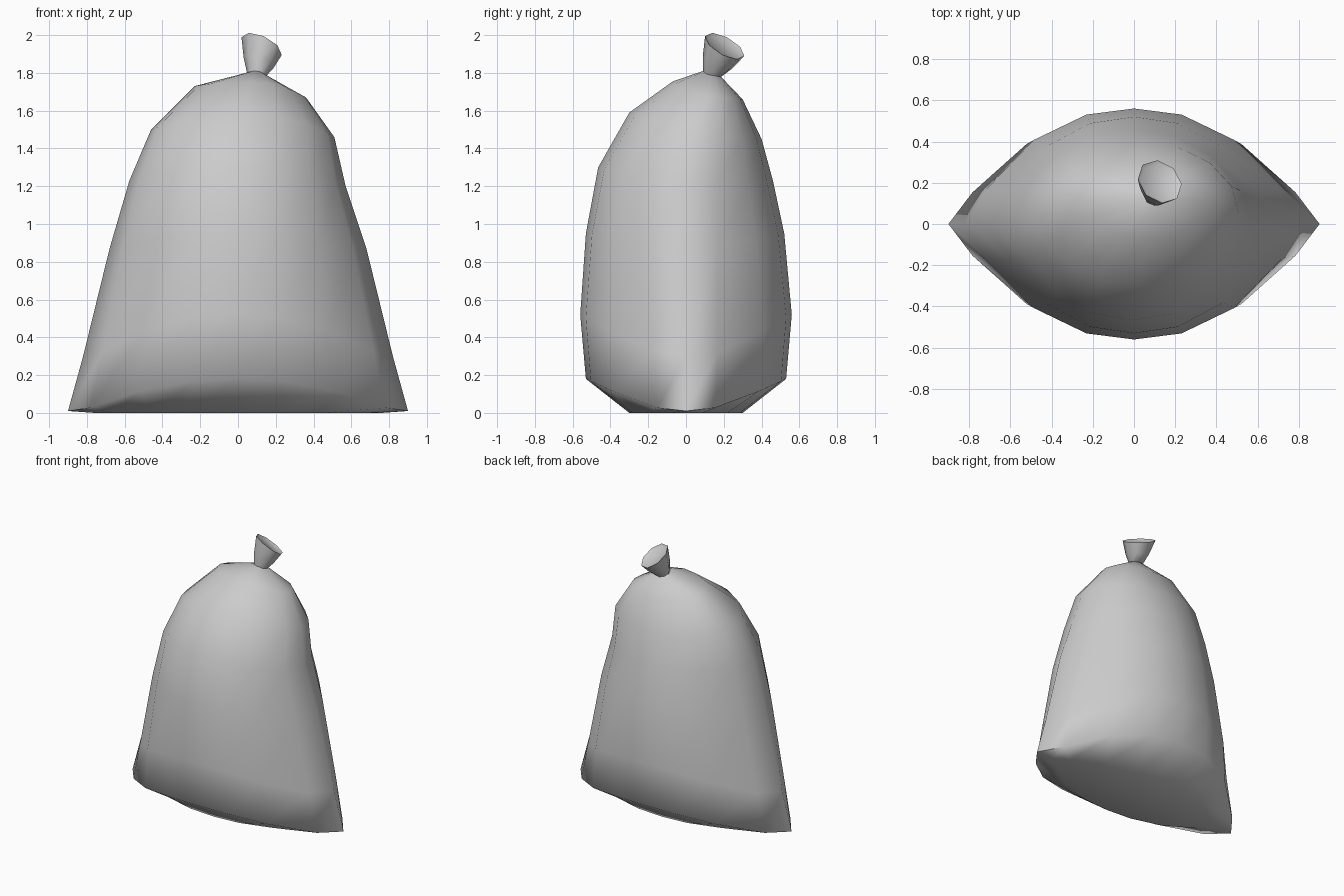
import bpy, bmesh, math
from mathutils import Vector

if "Cube" in bpy.data.objects:
    bpy.data.objects.remove(bpy.data.objects["Cube"])

# quarter outline of the pinched, lens-shaped cross-section (unit size)
LENS = [(1, 0), (.87, .29), (.58, .73), (.27, .95), (0, 1)]


def section(blend):
    """16-point outline, from lens (0) to ellipse (1)."""
    quarter = []
    for k, (u, v) in enumerate(LENS):
        a = k * math.pi / 8
        quarter.append((u + (math.cos(a) - u) * blend, v + (math.sin(a) - v) * blend))
    half = quarter + [(-u, v) for u, v in quarter[-2::-1]]
    return half + [(u, -v) for u, v in half[-2:0:-1]]


def loft(name, rings, angle):
    bm = bmesh.new()
    loops = [[bm.verts.new(p) for p in ring] for ring in rings]
    n = len(loops[0])
    for a, b in zip(loops, loops[1:]):
        for i in range(n):
            j = (i + 1) % n
            bm.faces.new((a[i], a[j], b[j], b[i]))
    bm.faces.new(loops[0][::-1])
    bm.faces.new(loops[-1])
    bmesh.ops.recalc_face_normals(bm, faces=bm.faces)
    mesh = bpy.data.meshes.new(name)
    bm.to_mesh(mesh)
    bm.free()
    obj = bpy.data.objects.new(name, mesh)
    bpy.context.collection.objects.link(obj)
    bpy.ops.object.select_all(action='DESELECT')
    obj.select_set(True)
    bpy.context.view_layer.objects.active = obj
    bpy.ops.object.shade_smooth_by_angle(angle=math.radians(angle))
    return obj


# filled sack: left x, right x, front y, back y, then z at each of those, then blend
profile = [
    (-.76, .76, -.30, .30, 0, 0, 0, 0, 0),
    (-.90, .90, -.53, .53, .01, .01, .18, .18, 0),
    (-.82, .82, -.56, .56, .30, .30, .52, .52, .1),
    (-.68, .68, -.53, .52, .87, .87, .95, .95, .4),
    (-.575, .57, -.465, .46, 1.23, 1.20, 1.30, 1.23, .7),
    (-.46, .51, -.30, .40, 1.50, 1.46, 1.59, 1.45, 1),
    (-.23, .36, -.07, .30, 1.73, 1.67, 1.755, 1.66, 1),
    (.045, .145, .09, .18, 1.80, 1.79, 1.81, 1.785, 1),
]
rings = []
for xl, xr, yf, yb, zl, zr, zf, zb, blend in profile:
    cx, cy = (xl + xr) / 2, (yf + yb) / 2
    ring = []
    for u, v in section(blend):
        wu, wv = u * u, v * v
        z = ((zr if u > 0 else zl) * wu + (zb if v > 0 else zf) * wv) / (wu + wv)
        ring.append((cx + u * (xr - xl) / 2, cy + v * (yb - yf) / 2, z))
    rings.append(ring)
loft("sack_body", rings, 75)

# flared, tilted tied neck with a shallow recessed mouth
base, top = Vector((.097, .137, 1.785)), Vector((.125, .205, 1.942))
neck = []
for t, r in [(0, .048), (.45, .085), (1, .117), (.93, .10)]:
    centre = base.lerp(top, t)
    normal = Vector((.40 * min(t + .3, 1), .45 * min(t + .3, 1), .80)).normalized()
    rot = Vector((0, 0, 1)).rotation_difference(normal)
    neck.append([centre + rot @ Vector((r * math.cos(a), r * math.sin(a), 0))
                 for a in (k * math.pi / 4 for k in range(8))])
loft("tied_neck", neck, 50)
